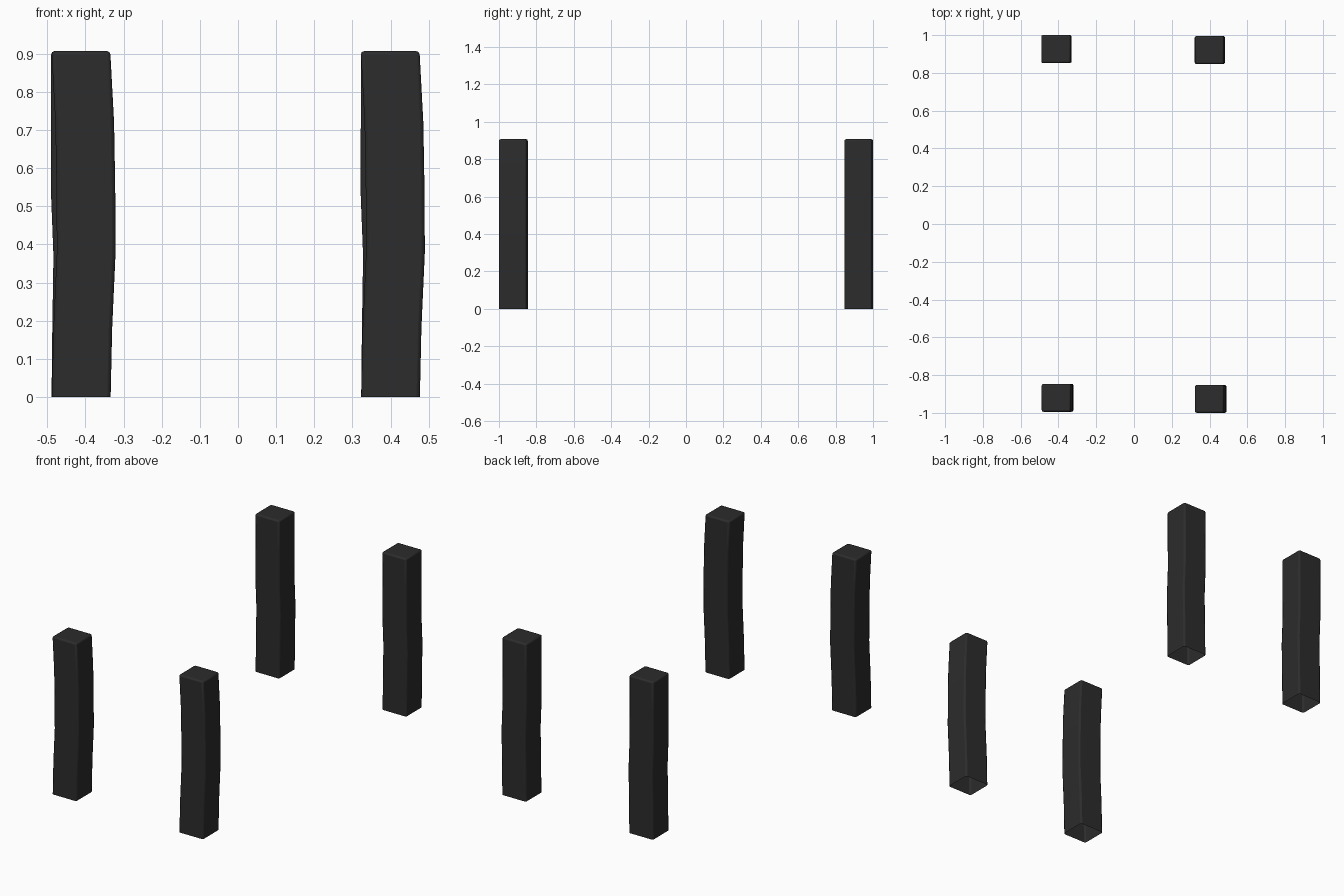
import bpy, bmesh

if "Cube" in bpy.data.objects:
    bpy.data.objects.remove(bpy.data.objects["Cube"])

dark = bpy.data.materials.new("dark_wood")
dark.diffuse_color = (0.025, 0.025, 0.025, 1)
dark.use_nodes = True
dark.node_tree.nodes["Principled BSDF"].inputs["Base Color"].default_value = dark.diffuse_color

# Sideways bow of each kind of post: (height, x shift)
FRONT_BOW = [(0, 0), (0.18, 0.004), (0.38, 0.013), (0.55, 0.012), (0.72, 0.009), (0.907, -0.001)]
BACK_BOW = [(0, 0), (0.18, 0.002), (0.37, 0.005), (0.55, -0.002), (0.72, -0.001), (0.907, -0.001)]
W, D = 0.154, 0.148


def post(name, x, y, bow):
    """Slightly bowed square post, open underneath, with softened edges."""
    bm = bmesh.new()
    rings = [[bm.verts.new((x + dx + sx * W / 2, y + sy * D / 2, z))
              for sx, sy in ((-1, -1), (1, -1), (1, 1), (-1, 1))] for z, dx in bow]
    for a, b in zip(rings, rings[1:]):
        for i in range(4):
            j = (i + 1) % 4
            bm.faces.new((a[i], a[j], b[j], b[i]))
    bm.faces.new(rings[-1])
    me = bpy.data.meshes.new(name)
    bm.to_mesh(me)
    bm.free()
    me.materials.append(dark)
    ob = bpy.data.objects.new(name, me)
    bpy.context.collection.objects.link(ob)
    # Small rounded edges
    bev = ob.modifiers.new("soft_edges", 'BEVEL')
    bev.width = 0.009
    bev.segments = 2
    bev.limit_method = 'ANGLE'
    bpy.ops.object.select_all(action='DESELECT')
    bpy.context.view_layer.objects.active = ob
    ob.select_set(True)
    bpy.ops.object.shade_smooth_by_angle()


# Four posts at the corners
post("front_left_post", -0.411, -0.920, FRONT_BOW)
post("front_right_post", 0.400, -0.926, FRONT_BOW)
post("back_left_post", -0.412, 0.926, BACK_BOW)
post("back_right_post", 0.400, 0.921, BACK_BOW)
